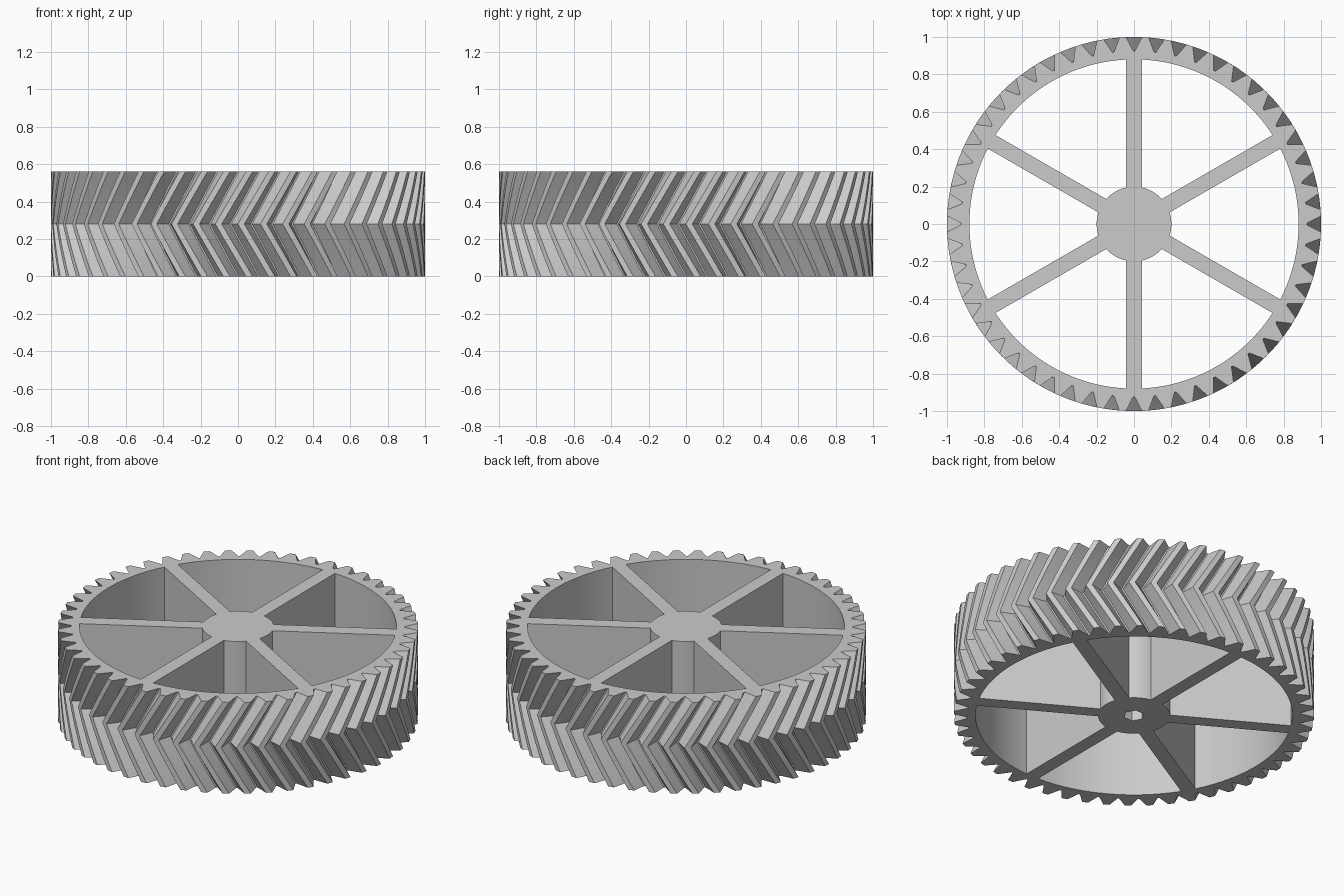
import bpy, bmesh, math
from math import sin, cos, pi, tau

default = bpy.data.objects.get("Cube")
if default:
    bpy.data.objects.remove(default, do_unlink=True)

HEIGHT = 0.56
TEETH = 52
TIP_R, ROOT_R, RIM_R = 1.0, 0.925, 0.88
TWIST = 0.165           # turn of the tooth section at mid height
HUB_R = 0.2
SPOKE_W = 0.083

grey = bpy.data.materials.new("plain grey")
grey.use_nodes = True
colour = (0.6, 0.6, 0.6, 1)
grey.diffuse_color = colour
grey.node_tree.nodes["Principled BSDF"].inputs["Base Color"].default_value = colour


def add_object(name, bm, smooth=True):
    bmesh.ops.recalc_face_normals(bm, faces=bm.faces[:])
    mesh = bpy.data.meshes.new(name)
    bm.to_mesh(mesh)
    bm.free()
    mesh.materials.append(grey)
    obj = bpy.data.objects.new(name, mesh)
    bpy.context.collection.objects.link(obj)
    if smooth:
        bpy.ops.object.select_all(action='DESELECT')
        obj.select_set(True)
        bpy.context.view_layer.objects.active = obj
        bpy.ops.object.shade_smooth_by_angle(angle=math.radians(20))
    return obj


def bridge(bm, ring_a, ring_b):
    n = len(ring_a)
    for i in range(n):
        j = (i + 1) % n
        bm.faces.new((ring_a[i], ring_a[j], ring_b[j], ring_b[i]))


def ring(bm, points, z, turn=0.0):
    return [bm.verts.new((r * cos(a + turn), r * sin(a + turn), z)) for r, a in points]


# Toothed rim: a tooth outline stacked in layers that twist to mid height and back
outline, bore = [], []
for k in range(TEETH):
    gap = k * tau / TEETH + pi / 2
    for r, half in ((TIP_R, -0.043), (ROOT_R, -0.005), (ROOT_R, 0.005), (TIP_R, 0.043)):
        outline.append((r, gap + half))
    for s in range(4):
        bore.append((RIM_R, gap + (s - 1.5) * tau / TEETH / 4))

bm = bmesh.new()
LAYERS = 12
layers = []
for i in range(LAYERS + 1):
    t = i / LAYERS
    turn = -TWIST * (1 - abs(2 * t - 1))
    layers.append(ring(bm, outline, t * HEIGHT, turn))
for low, high in zip(layers, layers[1:]):
    bridge(bm, low, high)
inner_low = ring(bm, bore, 0)
inner_high = ring(bm, bore, HEIGHT)
bridge(bm, inner_low, inner_high)
bridge(bm, layers[0], inner_low)
bridge(bm, layers[-1], inner_high)
add_object("herringbone_rim", bm)

# Hub: a solid cylinder with a blind six-sided socket underneath
bm = bmesh.new()
SEGS = 60
SOCKET_DEPTH = 0.4
hub_circle = [(HUB_R, i * tau / SEGS) for i in range(SEGS)]
socket = []
for r, a in hub_circle:
    side = (a % (pi / 3)) - pi / 6
    socket.append((0.05 / cos(side), a))
low, high = ring(bm, hub_circle, 0), ring(bm, hub_circle, HEIGHT)
mouth, end = ring(bm, socket, 0), ring(bm, socket, SOCKET_DEPTH)
bridge(bm, low, high)
bridge(bm, low, mouth)
bridge(bm, mouth, end)
bm.faces.new(high)
bm.faces.new(end)
add_object("hub", bm)

# Six full-height spokes between hub and rim
start, stop = HUB_R - 0.006, RIM_R + 0.004
for k in range(6):
    a = pi / 2 + k * pi / 3
    bm = bmesh.new()
    bmesh.ops.create_cube(bm, size=1)
    for v in bm.verts:
        v.co.x = (start + stop) / 2 + v.co.x * (stop - start)
        v.co.y *= SPOKE_W
        v.co.z = (v.co.z + 0.5) * HEIGHT
        x, y = v.co.x, v.co.y
        v.co.x, v.co.y = x * cos(a) - y * sin(a), x * sin(a) + y * cos(a)
    add_object(f"spoke_{k + 1}", bm, smooth=False)
